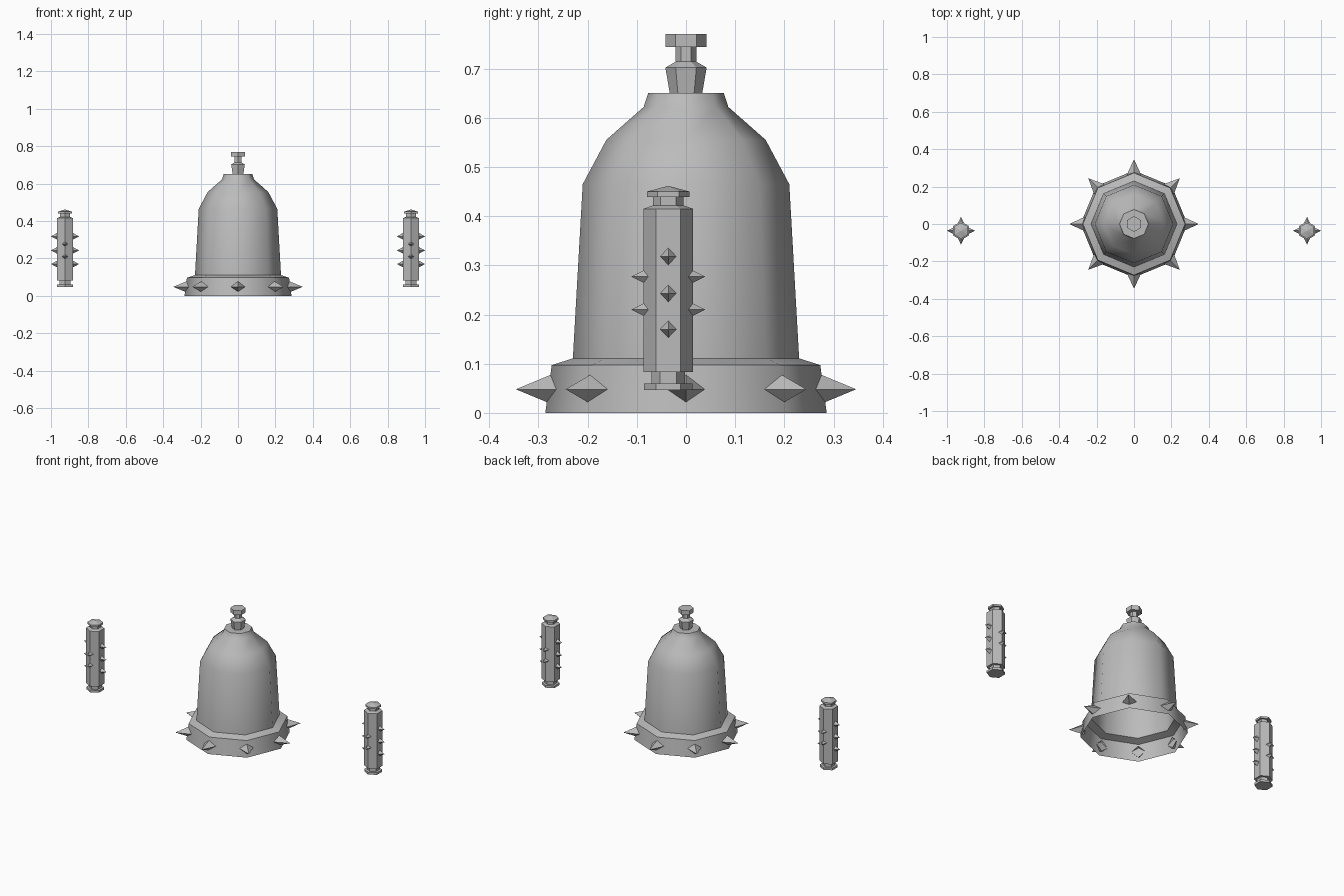
import bpy, math
from mathutils import Vector

cube = bpy.data.objects.get("Cube")
if cube:
    bpy.data.objects.remove(cube)

grey = bpy.data.materials.new("plain_grey")
grey.use_nodes = True
colour = (0.5, 0.5, 0.5, 1)
grey.diffuse_color = colour
grey.node_tree.nodes["Principled BSDF"].inputs["Base Color"].default_value = colour


def make(name, verts, faces):
    mesh = bpy.data.meshes.new(name)
    mesh.from_pydata(verts, [], faces)
    mesh.materials.append(grey)
    obj = bpy.data.objects.new(name, mesh)
    bpy.context.collection.objects.link(obj)
    return obj


def lathe(name, profile, sides, cx=0, cy=0, bottom=True):
    """Spin a (radius, height) profile from bottom to top; one corner points along y."""
    verts, faces = [], []
    for r, z in profile:
        for i in range(sides):
            a = math.pi / 2 + math.tau * i / sides
            verts.append((cx + r * math.cos(a), cy + r * math.sin(a), z))
    for k in range(len(profile) - 1):
        for i in range(sides):
            a, b = k * sides + i, k * sides + (i + 1) % sides
            faces.append((a, b, b + sides, a + sides))
    faces.append(tuple(range(len(verts) - sides, len(verts))))
    if bottom:
        faces.append(tuple(reversed(range(sides))))
    return make(name, verts, faces)


def spike(name, centre, angle, base, tip, half_width, half_height):
    """Open four-sided pyramid pointing outwards from a vertical axis."""
    out = Vector((math.cos(angle), math.sin(angle), 0))
    side = Vector((-out.y, out.x, 0)) * half_width
    up = Vector((0, 0, half_height))
    root = Vector(centre) + out * base
    verts = [root + side, root + up, root - side, root - up, Vector(centre) + out * tip]
    return make(name, verts, [(i, (i + 1) % 4, 4) for i in range(4)])


# Hollow bell with a flared rim, open below
bell = lathe("bell_shell", [(0.286, 0), (0.273, 0.097), (0.23, 0.111), (0.21, 0.465),
                            (0.162, 0.555), (0.086, 0.622), (0.077, 0.65)], 8, bottom=False)
bpy.ops.object.select_all(action='DESELECT')
bell.select_set(True)
bpy.context.view_layer.objects.active = bell
bpy.ops.object.shade_smooth_by_angle(angle=math.radians(50))

# Finial on the crown
lathe("finial", [(0.033, 0.65), (0.042, 0.702), (0.021, 0.714), (0.021, 0.744),
                 (0.042, 0.744), (0.042, 0.77)], 6)

# Spikes on the corners of the rim
for i in range(8):
    spike(f"rim_spike_{i + 1}", (0, 0, 0.048), i * math.pi / 4, 0.264, 0.346, 0.038, 0.034)

# Two spiked grips, one on each side
for label, x in (("left", 0.925), ("right", -0.925)):
    y = -0.036
    lathe(label + "_grip", [(0.049, 0.047), (0.049, 0.06), (0.034, 0.06), (0.034, 0.083),
                            (0.05, 0.083), (0.05, 0.415), (0.031, 0.422), (0.031, 0.439),
                            (0.043, 0.439), (0.043, 0.45), (0.002, 0.461)], 6, x, y)
    for quarter in range(4):
        on_flat = quarter % 2 == 0
        heights = (0.17, 0.243, 0.318) if on_flat else (0.21, 0.277)
        for n, z in enumerate(heights):
            spike(f"{label}_grip_spike_{quarter + 1}_{n + 1}", (x, y, z), quarter * math.pi / 2,
                  0.042 if on_flat else 0.039, 0.075, 0.017, 0.018)
